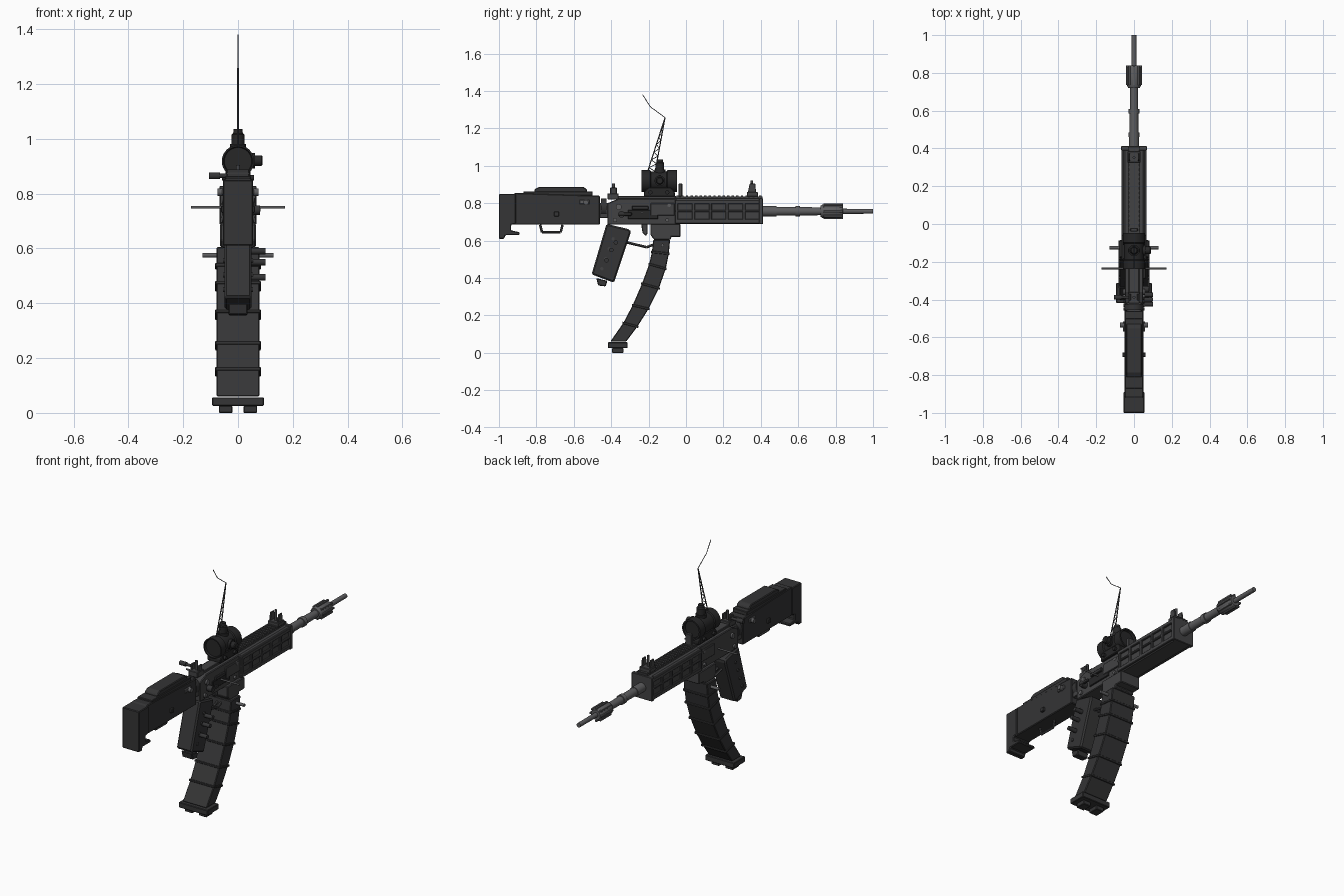
import bpy, bmesh, math
from mathutils import Vector

if "Cube" in bpy.data.objects:
    bpy.data.objects.remove(bpy.data.objects["Cube"])


def mat(name, v):
    m = bpy.data.materials.new(name)
    m.diffuse_color = (v, v, v * 1.04, 1)
    m.use_nodes = True
    m.node_tree.nodes["Principled BSDF"].inputs["Base Color"].default_value = m.diffuse_color
    return m


DARK, MID, STEEL, BLACK = mat("dark", .035), mat("mid", .055), mat("steel", .11), mat("black", .02)


def finish(name, bm, m, bevel=0.0, smooth=False):
    bmesh.ops.recalc_face_normals(bm, faces=bm.faces)
    me = bpy.data.meshes.new(name)
    bm.to_mesh(me)
    bm.free()
    ob = bpy.data.objects.new(name, me)
    bpy.context.collection.objects.link(ob)
    me.materials.append(m)
    if bevel:
        b = ob.modifiers.new("bevel", "BEVEL")
        b.width, b.segments, b.limit_method = bevel, 1, "ANGLE"
    if smooth:
        bpy.context.view_layer.objects.active = ob
        ob.select_set(True)
        bpy.ops.object.shade_smooth_by_angle(angle=math.radians(35))
        ob.select_set(False)
    return ob


def box(name, x, y, z, m=DARK, bevel=.003):
    bm = bmesh.new()
    bmesh.ops.create_cube(bm, size=1)
    for v in bm.verts:
        v.co = [a[0] + (c + .5) * (a[1] - a[0]) for a, c in zip((x, y, z), v.co)]
    return finish(name, bm, m, bevel)


def slab(name, pts, x0, x1, m=DARK, bevel=.004):
    # side profile (y, z) extruded across x
    bm = bmesh.new()
    f = bm.faces.new([bm.verts.new((x0, y, z)) for y, z in pts])
    ext = bmesh.ops.extrude_face_region(bm, geom=[f])["geom"]
    bmesh.ops.translate(bm, vec=(x1 - x0, 0, 0), verts=[v for v in ext if isinstance(v, bmesh.types.BMVert)])
    return finish(name, bm, m, bevel)


def lathe(name, origin, axis, prof, m=DARK, n=24):
    # rings of (distance along axis, radius)
    d = Vector(axis).normalized()
    u = d.orthogonal().normalized()
    w = d.cross(u)
    bm = bmesh.new()
    rings = []
    for t, r in prof:
        rings.append([bm.verts.new(Vector(origin) + d * t + (u * math.cos(2 * math.pi * i / n) + w * math.sin(2 * math.pi * i / n)) * r)
                      for i in range(n)])
    for a, b in zip(rings, rings[1:]):
        for i in range(n):
            bm.faces.new((a[i], a[(i + 1) % n], b[(i + 1) % n], b[i]))
    bm.faces.new(rings[0])
    bm.faces.new(rings[-1])
    return finish(name, bm, m, 0, True)


def rod(name, a, b, r, m=STEEL, n=12):
    v = Vector(b) - Vector(a)
    return lathe(name, a, v, [(0, r), (v.length, r)], m, n)


def wire(name, pts, r, m=MID):
    for i, (a, b) in enumerate(zip(pts, pts[1:])):
        rod(f"{name}_{i}", a, b, r, m, 6)


# Stock with butt plate, cheek rest and lower loop
slab("stock", [(-.93, .685), (-.46, .685), (-.46, .84), (-.91, .855), (-.93, .845)], -.05, .05)
slab("butt_plate", [(-1, .61), (-.972, .61), (-.965, .63), (-.89, .63), (-.89, .645), (-.935, .655), (-.935, .685),
                    (-.91, .69), (-.91, .85), (-1, .85)], -.055, .055)
slab("cheek_rest", [(-.81, .85), (-.53, .845), (-.53, .875), (-.55, .888), (-.785, .888), (-.81, .875)], -.042, .042)
box("stock_top_step", (-.047, .047), (-.87, -.5), (.84, .864))
wire("stock_loop", [(0, -.78, .685), (0, -.77, .645), (0, -.67, .645), (0, -.66, .685)], .007)
for s in (-1, 1):
    rod("stock_swivel_pin", (0, -.535, .805), (s * .074, -.535, .805), .014)
    box("swivel_plate", sorted((s * .045, s * .058)), (-.57, -.515), (.795, .818), STEEL)
    box("stock_side_button", sorted((s * .045, s * .062)), (-.705, -.68), (.73, .755))

# Stock hinge and receiver
box("stock_hinge", (-.04, .04), (-.465, -.40), (.72, .80), MID)
rod("hinge_collar", (0, -.455, .775), (0, -.425, .775), .05, DARK, 20)
slab("receiver", [(-.42, .685), (-.05, .685), (-.05, .825), (-.36, .825), (-.42, .80)], -.048, .048, MID)
box("receiver_top_rail", (-.028, .028), (-.41, -.05), (.82, .838), MID)
box("ejection_port", (.045, .054), (-.31, -.15), (.715, .765), BLACK)
box("bolt_slide", (.048, .062), (-.29, -.20), (.765, .785), DARK)
rod("cross_rod", (-.172, -.235, .75), (.172, -.235, .75), .005)
rod("magazine_release_rod", (-.13, -.125, .575), (.13, -.125, .575), .009)
for s in (-1, 1):
    for y, z, r in ((-.38, .71, .012), (-.36, .78, .016), (-.1, .71, .01), (-.09, .79, .01)):
        rod("receiver_pin", (s * .04, y, z), (s * .058, y, z), r, STEEL)
    box("receiver_side_plate", sorted((s * .045, s * .056)), (-.19, -.06), (.735, .80), MID)
rod("selector_switch", (.04, -.345, .74), (.08, -.345, .74), .018, DARK)
box("selector_lever", (.068, .082), (-.36, -.29), (.733, .75))
slab("magazine_well", [(-.19, .69), (-.19, .63), (-.17, .605), (-.08, .605), (-.08, .62), (-.03, .62), (-.03, .69)], -.065, .065, MID)

# Handguard: core with a raised lattice of rails and ribs
slab("handguard_core", [(-.06, .69), (.41, .69), (.41, .825), (-.06, .825)], -.056, .056, MID, .008)
for s in (-1, 1):
    xs = sorted((s * .053, s * .066))
    for z in ((.692, .715), (.752, .764), (.796, .818)):
        box("handguard_rail", xs, (-.06, .41), z, MID)
    for i in range(6):
        y = -.058 + i * .09
        box("handguard_rib", xs, (y, y + .016), (.692, .818), MID)
box("handguard_top_rail", (-.03, .03), (-.06, .41), (.82, .836), MID)
for i in range(19):
    y = -.05 + i * .0245
    box("rail_tooth", (-.033, .033), (y, y + .013), (.834, .842), MID, 0)
box("handguard_front_cap", (-.068, .068), (.39, .412), (.688, .828), MID)

# Barrel and muzzle device
lathe("barrel", (0, .38, .757), (0, 1, 0), [(0, .027), (.09, .027), (.09, .024), (.34, .021), (.36, .021), (.36, .014), (.62, .013)], STEEL)
for y in (.46, .585):
    rod("barrel_band", (0, y, .757), (0, y + .025, .757), .028, STEEL, 16)
lathe("muzzle_device", (0, .72, .757), (0, 1, 0), [(0, .03), (.01, .036), (.11, .036), (.12, .029)], STEEL, 16)
for i in range(8):
    a = i * math.pi / 4
    c, s = .036 * math.cos(a), .757 + .036 * math.sin(a)
    box("muzzle_fin", (c - .006, c + .006), (.735, .84), (s - .006, s + .006), STEEL, .002)

# Iron sights
box("front_sight_base", (-.035, .035), (.325, .385), (.835, .86), MID)
for s in (-1, 1):
    slab("front_sight_ear", [(.33, .855), (.375, .855), (.37, .905), (.34, .905)], s * .026 - .004, s * .026 + .004, MID, .002)
    box("rear_sight_ear", (s * .022 - .006, s * .022 + .006), (-.405, -.37), (.85, .885), MID)
rod("front_sight_post", (0, .352, .855), (0, .352, .922), .007, MID)
box("rear_sight_base", (-.03, .03), (-.42, -.36), (.82, .853), MID)
rod("rear_sight_post", (0, -.388, .85), (0, -.388, .905), .008, MID)
lathe("rear_sight_knob", (-.02, -.388, .865), (-1, 0, 0), [(0, .008), (.045, .008), (.045, .013), (.085, .013)], DARK, 12)
box("folding_sight", (-.02, .02), (-.04, -.02), (.835, .905), MID)

# Optic on its mount
slab("optic_mount", [(-.225, .835), (-.06, .835), (-.06, .86), (-.08, .885), (-.2, .885), (-.225, .86)], -.045, .045, BLACK)
lathe("optic_body", (0, -.238, .918), (0, 1, 0), [(.012, .05), (0, .053), (0, .059), (.045, .059), (.05, .053), (.135, .053), (.14, .059),
      (.19, .059), (.19, .05), (.175, .048)], BLACK, 32)
lathe("optic_top_knob", (0, -.14, .96), (0, 0, 1), [(0, .03), (.02, .03), (.02, .024), (.055, .024), (.06, .018), (.075, .016)], BLACK, 20)
lathe("optic_side_knob", (.04, -.14, .92), (1, 0, 0), [(0, .028), (.022, .028), (.022, .02), (.045, .02), (.05, .015)], BLACK, 20)
for y in (-.19, -.1):
    rod("mount_clamp_screw", (-.058, y, .858), (.058, y, .858), .011, BLACK)

# Tapering lattice aerial with a bent wire tip
tip = Vector((0, -.112, 1.258))
left, right = Vector((0, -.205, .97)), Vector((0, -.165, .97))
wire("aerial_leg_rear", [left, tip], .003)
wire("aerial_leg_front", [right, tip], .003)
zigzag = [(left if i % 2 else right).lerp(tip, i / 14) for i in range(14)]
wire("aerial_lacing", zigzag, .002)
wire("aerial_tip", [tip, (0, -.19, 1.315), (0, -.232, 1.38)], .002)

# Grip, studs and trigger
slab("grip", [(-.425, .69), (-.30, .66), (-.295, .645), (-.385, .375), (-.505, .42)], -.05, .05, DARK, .008)
slab("grip_foot", [(-.48, .40), (-.42, .385), (-.43, .355), (-.47, .36)], -.035, .035)
for y, z in ((-.375, .59), (-.40, .55), (-.425, .495)):
    rod("grip_stud", (.045, y, z), (.1, y, z), .012, DARK)
for i in range(4):
    t = i / 3
    rod("grip_screw", (-.055, -.39 - t * .06, .61 - t * .16), (.055, -.39 - t * .06, .61 - t * .16), .009, MID)
for x in (-.012, .012):
    wire("trigger_guard", [(x, -.315, .59), (x, -.21, .565), (x, -.17, .58)], .007)
slab("trigger", [(-.24, .69), (-.205, .69), (-.205, .64), (-.215, .625), (-.232, .64)], -.012, .012, MID)

# Curved magazine with ribs and base plate
front = [(-.085, .605), (-.092, .53), (-.108, .45), (-.145, .345), (-.20, .235), (-.26, .14), (-.32, .06)]
rear = [(-.175, .605), (-.182, .54), (-.197, .475), (-.235, .37), (-.285, .255), (-.335, .16), (-.405, .06)]
slab("magazine", front + rear[::-1], -.078, .078, DARK)
for f, r in list(zip(front, rear))[1:-1]:
    fv, rv = Vector(f), Vector(r)
    d = (fv - rv).normalized() * .005
    p = Vector((0, .006))
    slab("magazine_rib", [fv + d - p, fv + d + p, rv - d + p, rv - d - p], -.083, .083, DARK, .002)
box("magazine_base", (-.094, .094), (-.418, -.312), (.025, .057))
for s in (-1, 1):
    box("magazine_base_foot", sorted((s * .02, s * .07)), (-.395, -.335), (0, .026))
